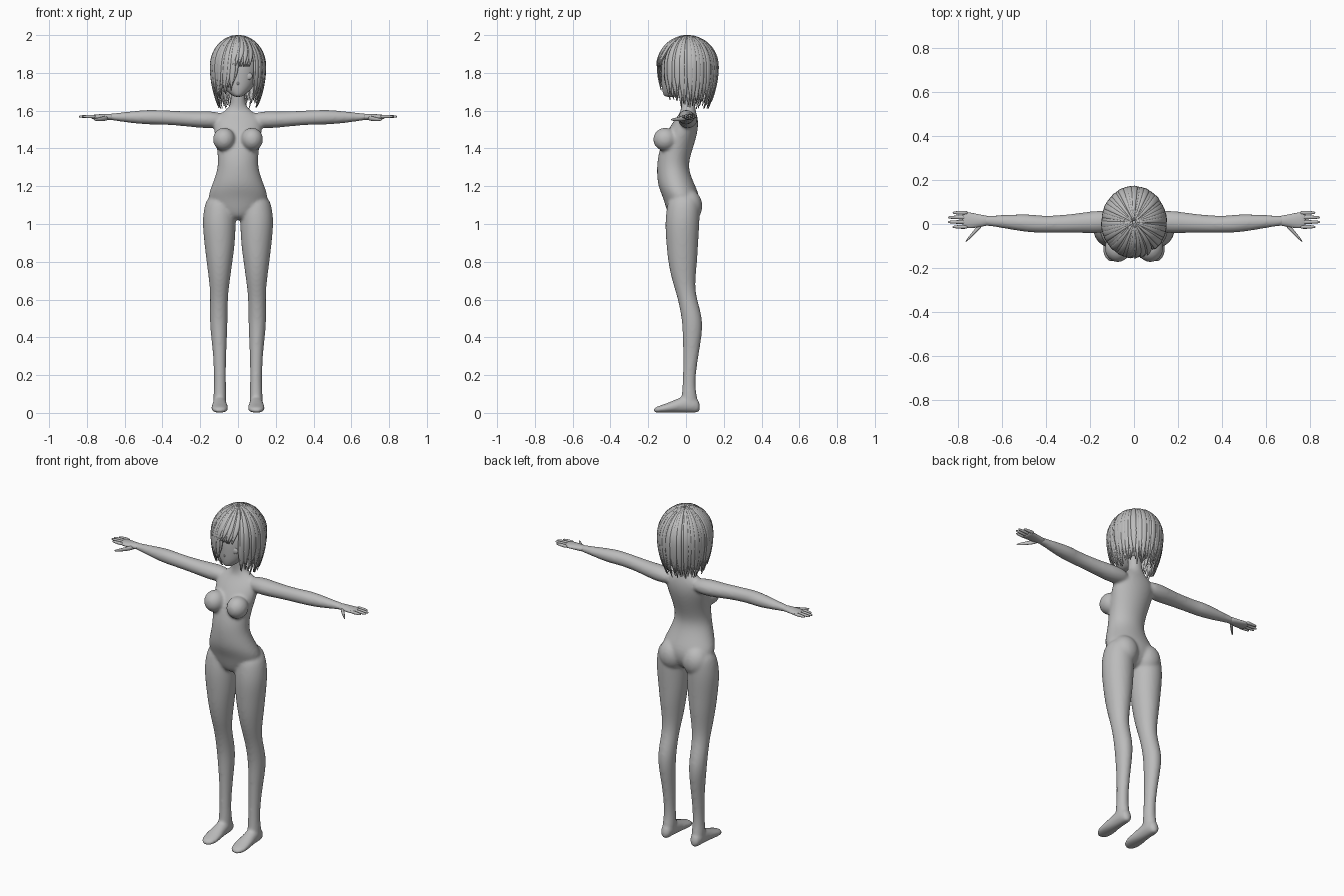
import bpy, bmesh, math, random
from mathutils import Matrix, Vector

random.seed(4)
cube = bpy.data.objects.get("Cube")
if cube:
    bpy.data.objects.remove(cube, do_unlink=True)

grey = bpy.data.materials.new("plain_grey")
grey.use_nodes = True
tone = (0.5, 0.5, 0.5, 1)
grey.diffuse_color = tone
for node in grey.node_tree.nodes:
    if node.type == "BSDF_PRINCIPLED":
        node.inputs["Base Color"].default_value = tone


def loft(bm, axis, rings, sides=(1,), segments=16):
    """Closed skin over elliptical rings (x, y, z, radius, radius) square to an axis."""
    u, v = [i for i in range(3) if i != axis]
    for side in sides:
        loops = []
        for *centre, a, b in rings:
            loop = []
            for k in range(segments):
                t = math.tau * k / segments
                co = list(centre)
                co[u] += a * math.cos(t)
                co[v] += b * math.sin(t)
                co[0] *= side
                loop.append(bm.verts.new(co))
            loops.append(loop)
        for low, high in zip(loops, loops[1:]):
            for k in range(segments):
                n = (k + 1) % segments
                bm.faces.new((low[k], low[n], high[n], high[k]))
        bm.faces.new(loops[0])
        bm.faces.new(loops[-1])


def ball(bm, centre, size, sides=(1, -1)):
    for side in sides:
        place = Matrix.Translation((centre[0] * side, centre[1], centre[2]))
        bmesh.ops.create_uvsphere(bm, u_segments=20, v_segments=12, radius=1,
                                  matrix=place @ Matrix.Diagonal((*size, 1)))


def finish(bm, name, subdivide=0):
    bmesh.ops.recalc_face_normals(bm, faces=bm.faces)
    mesh = bpy.data.meshes.new(name)
    bm.to_mesh(mesh)
    bm.free()
    mesh.materials.append(grey)
    for face in mesh.polygons:
        face.use_smooth = True
    obj = bpy.data.objects.new(name, mesh)
    bpy.context.collection.objects.link(obj)
    if subdivide:
        sub = obj.modifiers.new("round", "SUBSURF")
        sub.levels = sub.render_levels = subdivide
    return obj


both = (1, -1)

# Body: torso and neck, arms, legs and feet fused into one skin
body = bmesh.new()
loft(body, 2, [(0, y, z, a, b) for z, y, a, b in (
    (1.02, -.03, .05, .05), (1.07, -.02, .13, .085), (1.14, -.022, .168, .1),
    (1.2, -.05, .143, .102), (1.28, -.07, .112, .086), (1.34, -.068, .107, .086),
    (1.42, -.045, .116, .09), (1.5, -.015, .132, .082), (1.56, .005, .13, .06),
    (1.59, .012, .085, .042), (1.62, .012, .043, .038), (1.66, .008, .04, .037),
    (1.73, 0, .04, .037))])
loft(body, 2, [(x, y, z, a, b) for z, x, y, a, b in (
    (1.16, .09, -.01, .07, .08), (1.08, .097, -.015, .087, .09),
    (1, .1, -.02, .09, .093), (.9, .097, -.02, .083, .086),
    (.8, .098, -.018, .07, .079), (.7, .098, -.013, .056, .062),
    (.62, .1, .002, .047, .05), (.5, .103, .035, .049, .057),
    (.4, .1, .033, .043, .051), (.3, .097, .025, .034, .041),
    (.15, .095, .014, .031, .031), (.08, .096, .018, .036, .044),
    (.03, .096, .02, .034, .044))], both)
loft(body, 1, [(.097, y, z, a, z) for y, z, a in (
    (.075, .03, .02), (.05, .042, .034), (0, .048, .037), (-.05, .037, .041),
    (-.11, .024, .049), (-.15, .018, .041), (-.172, .012, .02))], both)
loft(body, 0, [(x, y, z, a, b) for x, y, z, a, b in (
    (.06, .015, 1.55, .04, .035), (.15, .01, 1.552, .054, .048),
    (.22, .007, 1.553, .048, .043), (.32, 0, 1.56, .041, .039),
    (.42, -.002, 1.565, .039, .039), (.47, .003, 1.566, .043, .04),
    (.55, .008, 1.565, .036, .034), (.66, .015, 1.567, .023, .019),
    (.69, .015, 1.567, .025, .017))], both)
ball(body, (.074, -.11, 1.448), (.06, .065, .062))
ball(body, (.078, .012, 1.095), (.08, .076, .09))
skin = finish(body, "body", 2)
fuse = skin.modifiers.new("fuse", "REMESH")
fuse.mode = "VOXEL"
fuse.voxel_size = 0.008
fuse.use_smooth_shade = True
soften = skin.modifiers.new("soften", "SMOOTH")
soften.factor = 0.5
soften.iterations = 8

# Hands: palm, four fingers and a thumb
hands = bmesh.new()
loft(hands, 0, [(x, y, 1.567, a, b) for x, y, a, b in (
    (.65, .015, .022, .017), (.69, .015, .026, .017), (.73, .015, .036, .015),
    (.765, .018, .038, .012), (.78, .018, .034, .009))], both)
for y, tip in zip((-.013, .009, .03, .051), (.825, .845, .845, .825)):
    loft(hands, 0, [(x, y, 1.569, r, r) for x, r in (
        (.75, .01), (.785, .01), (tip - .02, .008), (tip, .005))], both, 8)
loft(hands, 0, [(x, y, z, r, r) for x, y, z, r in (
    (.685, .005, 1.562, .014), (.71, -.022, 1.558, .014),
    (.735, -.048, 1.554, .011), (.766, -.082, 1.552, .005))], both, 8)
finish(hands, "hands", 1)

# Head with a narrow chin and a small nose
head = bmesh.new()
loft(head, 2, [(0, y, z, a, b) for z, y, a, b in (
    (1.672, -.085, .018, .028), (1.69, -.068, .044, .054), (1.72, -.046, .079, .083),
    (1.77, -.02, .107, .112), (1.84, 0, .128, .134), (1.91, .01, .112, .125),
    (1.96, .01, .07, .075))], segments=24)
finish(head, "head", 2)
nose = bmesh.new()
ball(nose, (0, -.119, 1.745), (.008, .014, .012), (1,))
finish(nose, "nose")

# Eyes, lids and lips
eyes = bmesh.new()
ball(eyes, (.05, -.109, 1.783), (.027, .009, .021))
finish(eyes, "eyes")
lids = bmesh.new()
loft(lids, 0, [(x, y, z, .004, .003) for x, y, z in (
    (.02, -.122, 1.793), (.048, -.117, 1.808), (.08, -.096, 1.796))], both, 8)
finish(lids, "eyelids", 1)
lips = bmesh.new()
loft(lips, 0, [(x, y, 1.709, .004, .003) for x, y in (
    (-.02, -.113), (0, -.119), (.02, -.113))], segments=8)
finish(lips, "lips", 1)

# Hair dome: middle height and radius
middle_z, dome = 1.835, 0.163


def lock_tip(a):
    """Lower end and sideways sweep of a lock that starts at angle a from the front."""
    if 0 <= a < 0.75:
        return middle_z - 0.02 * a, -0.25
    if -0.75 < a < 0:
        return 1.73 + 0.06 * a, -0.2
    if abs(a) < 1.3:
        return 1.675, 0
    return 1.635, 0


def on_hair(angle, z, scale):
    h = (z - middle_z) / dome
    r = math.sqrt(max(0, 1 - h * h)) if h > 0 else 1 - 0.17 * h * h
    return Vector((0.147 * r * scale * math.sin(angle),
                   0.008 - dome * r * scale * math.cos(angle),
                   middle_z + (z - middle_z) * (scale if h > 0 else 1)))


def lock_height(t, tip):
    """Even steps round the dome, then straight down to the tip."""
    drop = 0.55 if tip < 1.8 else 1
    if t <= drop:
        reach = math.acos(max(0, tip - middle_z) / dome)
        return middle_z + dome * math.cos(0.04 + (reach - 0.04) * t / drop)
    return middle_z + (tip - middle_z) * (t - drop) / (1 - drop)


# Hair: two overlapping layers of tapering locks from the crown
hair = bmesh.new()
count, steps = 46, 16
for scale, half in ((0.965, 0.13), (1, 0.1)):
    for i in range(count):
        start = math.tau * (i + scale * 9) / count
        start = (start + math.pi) % math.tau - math.pi
        tip, sweep = lock_tip(start)
        tip += random.uniform(-0.025, 0.02)
        sweep += random.uniform(-0.06, 0.06)
        lift = scale + random.uniform(-0.01, 0.008)
        rows = []
        for s in range(steps + 1):
            t = s / steps
            taper = min(1, (1 - t) / 0.3 + 0.06)
            middle = start + sweep * t * t
            rows.append([hair.verts.new(on_hair(
                middle + k * half * taper, lock_height(t, tip), lift - 0.014 * k * k))
                for k in (-1, -0.5, 0, 0.5, 1)])
        for upper, lower in zip(rows, rows[1:]):
            for k in range(4):
                hair.faces.new((upper[k], lower[k], lower[k + 1], upper[k + 1]))
locks = finish(hair, "hair_locks")
thick = locks.modifiers.new("thickness", "SOLIDIFY")
thick.thickness = 0.004
thick.offset = 0
